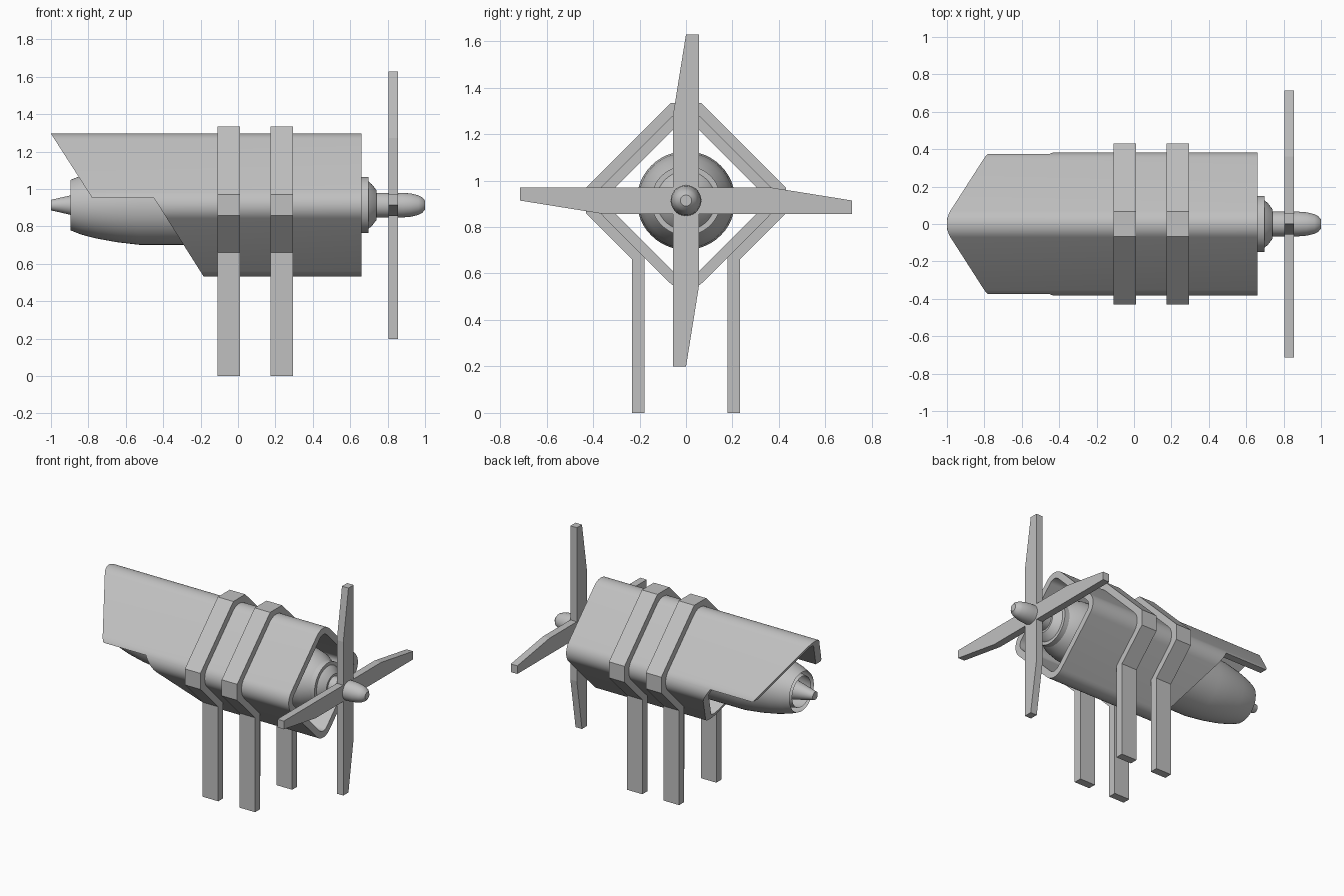
import bpy, bmesh, math
from mathutils import Matrix

cube = bpy.data.objects.get("Cube")
if cube:
    bpy.data.objects.remove(cube, do_unlink=True)

AXIS = 0.914  # height of the engine axis

grey = bpy.data.materials.new("light_grey")
grey.use_nodes = True
grey.diffuse_color = (0.53, 0.53, 0.53, 1)
grey.node_tree.nodes["Principled BSDF"].inputs["Base Color"].default_value = (0.53, 0.53, 0.53, 1)


def add_object(name, bm, smooth=None):
    bmesh.ops.recalc_face_normals(bm, faces=bm.faces)
    mesh = bpy.data.meshes.new(name)
    bm.to_mesh(mesh)
    bm.free()
    mesh.materials.append(grey)
    obj = bpy.data.objects.new(name, mesh)
    bpy.context.collection.objects.link(obj)
    if smooth:
        shade(obj, smooth)
    return obj


def shade(obj, angle):
    bpy.ops.object.select_all(action='DESELECT')
    obj.select_set(True)
    bpy.context.view_layer.objects.active = obj
    bpy.ops.object.shade_smooth_by_angle(angle=math.radians(angle))


def prism(points, start, end, axis="x"):
    """Extrude a closed outline: (y, z) along x, or (x, z) along y."""
    bm = bmesh.new()
    if axis == "x":
        verts = [bm.verts.new((start, a, b)) for a, b in points]
        move = (end - start, 0, 0)
    else:
        verts = [bm.verts.new((a, start, b)) for a, b in points]
        move = (0, end - start, 0)
    face = bm.faces.new(verts)
    ext = bmesh.ops.extrude_face_region(bm, geom=[face], use_keep_orig=True)
    new = [v for v in ext["geom"] if isinstance(v, bmesh.types.BMVert)]
    bmesh.ops.translate(bm, verts=new, vec=move)
    return bm


def revolve(name, profile, closed=False, steps=48):
    """Spin an (x, radius) profile around the engine axis."""
    bm = bmesh.new()
    verts = [bm.verts.new((x, 0, r)) for x, r in profile]
    pairs = list(zip(verts, verts[1:]))
    if closed:
        pairs.append((verts[-1], verts[0]))
    edges = [bm.edges.new(p) for p in pairs]
    bmesh.ops.spin(bm, geom=verts + edges, cent=(0, 0, 0), axis=(1, 0, 0),
                   angle=math.tau, steps=steps, use_duplicate=False)
    bmesh.ops.remove_doubles(bm, verts=bm.verts, dist=1e-4)
    bmesh.ops.translate(bm, verts=bm.verts, vec=(0, 0, AXIS))
    return add_object(name, bm, 30)


def rounded_diamond(reach, radius, segments=10):
    """Diamond outline with rounded corners; reach is the unrounded half width."""
    centre = reach - radius * math.sqrt(2)
    points = []
    for corner in range(4):
        mid = corner * math.pi / 2
        for i in range(segments + 1):
            a = mid - math.pi / 4 + i / segments * math.pi / 2
            points.append((centre * math.cos(mid) + radius * math.cos(a),
                           AXIS + centre * math.sin(mid) + radius * math.sin(a)))
    return points


def cut(obj, cutter):
    cutter.hide_render = True
    mod = obj.modifiers.new("cut", 'BOOLEAN')
    mod.operation = 'DIFFERENCE'
    mod.solver = 'EXACT'
    mod.object = cutter
    bpy.context.view_layer.objects.active = obj
    bpy.ops.object.modifier_apply(modifier=mod.name)
    bpy.data.objects.remove(cutter, do_unlink=True)


# Hollow diamond cowling, sliced away in a stepped slant at the tail
cowling = add_object("cowling", prism(rounded_diamond(0.424, 0.1), -1.0, 0.66))
cut(cowling, add_object("bore_cutter", prism(rounded_diamond(0.36, 0.055), -1.2, 0.9)))
slant = [(-1.0, 1.296), (-0.78, 0.953), (-0.45, 0.953), (-0.176, 0.52),
         (-0.176, 0.3), (-1.3, 0.3), (-1.3, 1.296)]
cut(cowling, add_object("slant_cutter", prism(slant, -1, 1, "y")))
shade(cowling, 30)

# Engine body with an open tail nozzle
revolve("engine_body", [
    (-0.895, 0.135), (-0.84, 0.157), (-0.76, 0.178), (-0.65, 0.198), (-0.53, 0.212),
    (0.42, 0.212), (0.52, 0.205), (0.60, 0.185), (0.66, 0.15), (0.66, 0),
    (-0.6, 0), (-0.6, 0.15), (-0.75, 0.135), (-0.895, 0.105)])
revolve("exhaust_cone", [(-0.59, 0), (-0.59, 0.11), (-0.75, 0.085), (-0.895, 0.052),
                         (-1.0, 0.028), (-1.0, 0)])

# Front collar, shaft and rounded spinner
revolve("front_collar", [(0.64, 0), (0.64, 0.15), (0.697, 0.15), (0.697, 0.127),
                         (0.715, 0.112), (0.74, 0.08), (0.74, 0)])
revolve("spinner", [(0.72, 0), (0.72, 0.066), (0.88, 0.066), (0.925, 0.062), (0.965, 0.052),
                    (0.985, 0.042), (1.0, 0.024), (1.0, 0)])

# Four tapered propeller blades
blade = [(-0.057, 0), (0.057, 0), (0.057, 0.715), (0, 0.715), (-0.057, 0.36)]
for i in range(4):
    bm = prism(blade, 0.805, 0.855)
    bmesh.ops.transform(bm, verts=bm.verts, matrix=Matrix.Translation((0, 0, AXIS))
                        @ Matrix.Rotation(i * math.pi / 2, 4, 'X'))
    add_object(f"propeller_blade_{i + 1}", bm)

# Two straps over the cowling that run down into the legs
outer = [(0.066, 0.42), (0.43, 0.056), (0.43, -0.056), (0.233, -0.253), (0.233, -AXIS)]
inner = [(0.178, -AXIS), (0.178, -0.23), (0.375, -0.033), (0.375, 0.033), (0.043, 0.365)]
half = [(y, z + AXIS) for y, z in outer + inner]
outline = half + [(-y, z) for y, z in reversed(half)]
for name, x in (("rear", -0.11), ("front", 0.175)):
    add_object(f"{name}_strap_and_legs", prism(outline, x, x + 0.12))
